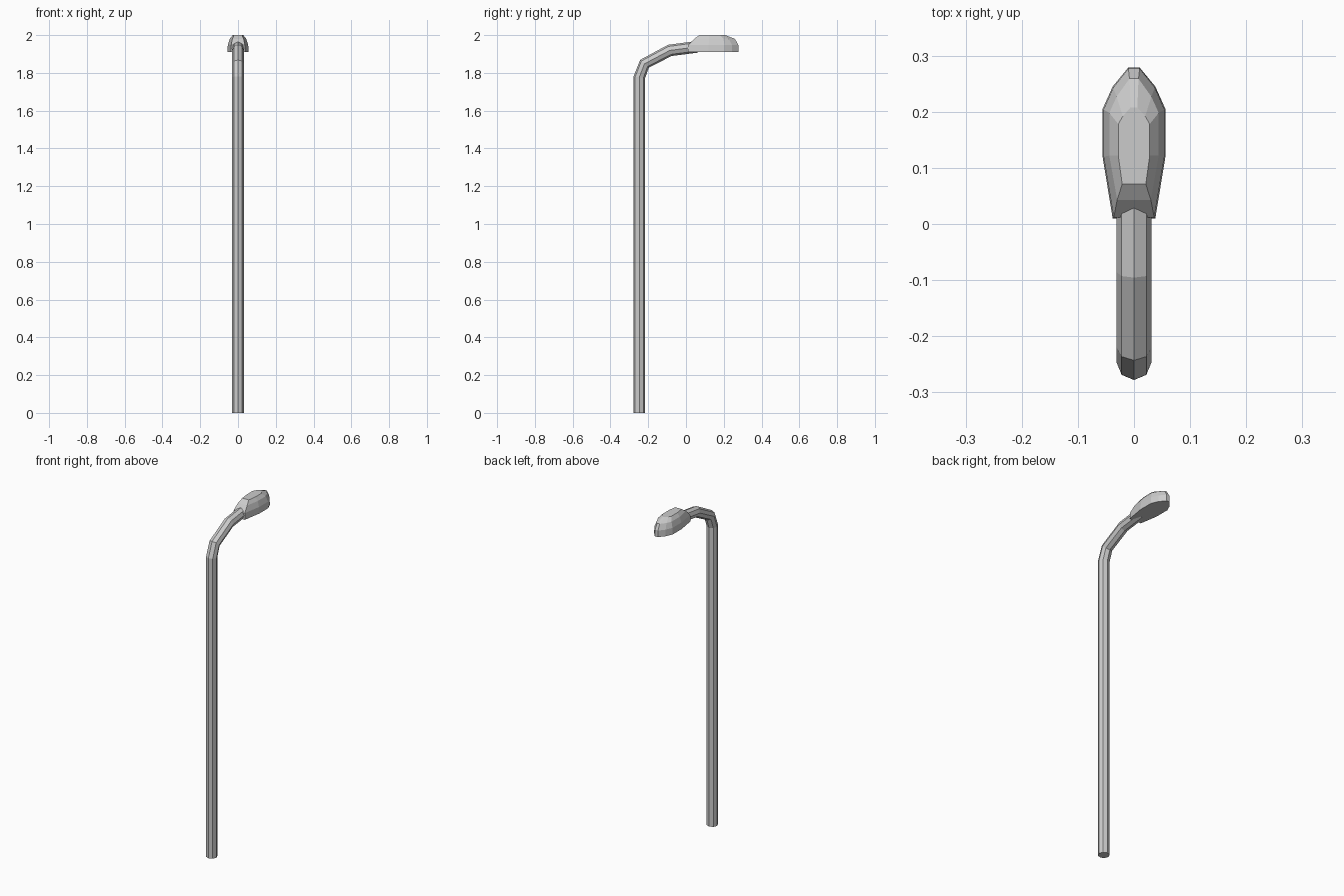
import bpy, bmesh, math
from mathutils import Vector

if "Cube" in bpy.data.objects:
    bpy.data.objects.remove(bpy.data.objects["Cube"])


def finish(bm, name):
    bmesh.ops.recalc_face_normals(bm, faces=bm.faces[:])
    mesh = bpy.data.meshes.new(name)
    bm.to_mesh(mesh)
    bm.free()
    obj = bpy.data.objects.new(name, mesh)
    bpy.context.collection.objects.link(obj)
    return obj


def loft(name, rings):
    """Bridge equal-sized rings and cap both ends."""
    bm = bmesh.new()
    loops = [[bm.verts.new(p) for p in ring] for ring in rings]
    n = len(loops[0])
    for a, b in zip(loops, loops[1:]):
        for i in range(n):
            j = (i + 1) % n
            bm.faces.new((a[i], a[j], b[j], b[i]))
    bm.faces.new(loops[0])
    bm.faces.new(loops[-1])
    return finish(bm, name)


# Octagonal pole with a bent arm: y, z and tilt of each ring
R = 0.031
path = [(-0.247, 0.0, 0), (-0.247, 1.777, 8), (-0.220, 1.848, 42),
        (-0.086, 1.919, 72), (0.060, 1.938, 83)]
rings = []
for y, z, tilt in path:
    t = math.radians(tilt)
    side = Vector((0, math.cos(t), -math.sin(t)))
    rings.append([Vector((R * math.cos(k * math.pi / 4), y, z))
                  + side * R * math.sin(k * math.pi / 4) for k in range(8)])
loft("pole_and_arm", rings)

# Lamp head: half outlines (x, y) mirrored, one per height, back to tip
levels = [
    (1.910, [(0.038, 0.010), (0.056, 0.120), (0.056, 0.205), (0.038, 0.245), (0.010, 0.279)]),
    (1.948, [(0.036, 0.012), (0.054, 0.120), (0.054, 0.204), (0.037, 0.243), (0.010, 0.277)]),
    (1.980, [(0.030, 0.043), (0.044, 0.122), (0.044, 0.198), (0.031, 0.227), (0.008, 0.259)]),
    (2.000, [(0.021, 0.071), (0.028, 0.122), (0.028, 0.178), (0.020, 0.192), (0.006, 0.208)]),
]
loft("lamp_head", [[Vector((x, y, z)) for x, y in half]
                   + [Vector((-x, y, z)) for x, y in reversed(half)]
                   for z, half in levels])
